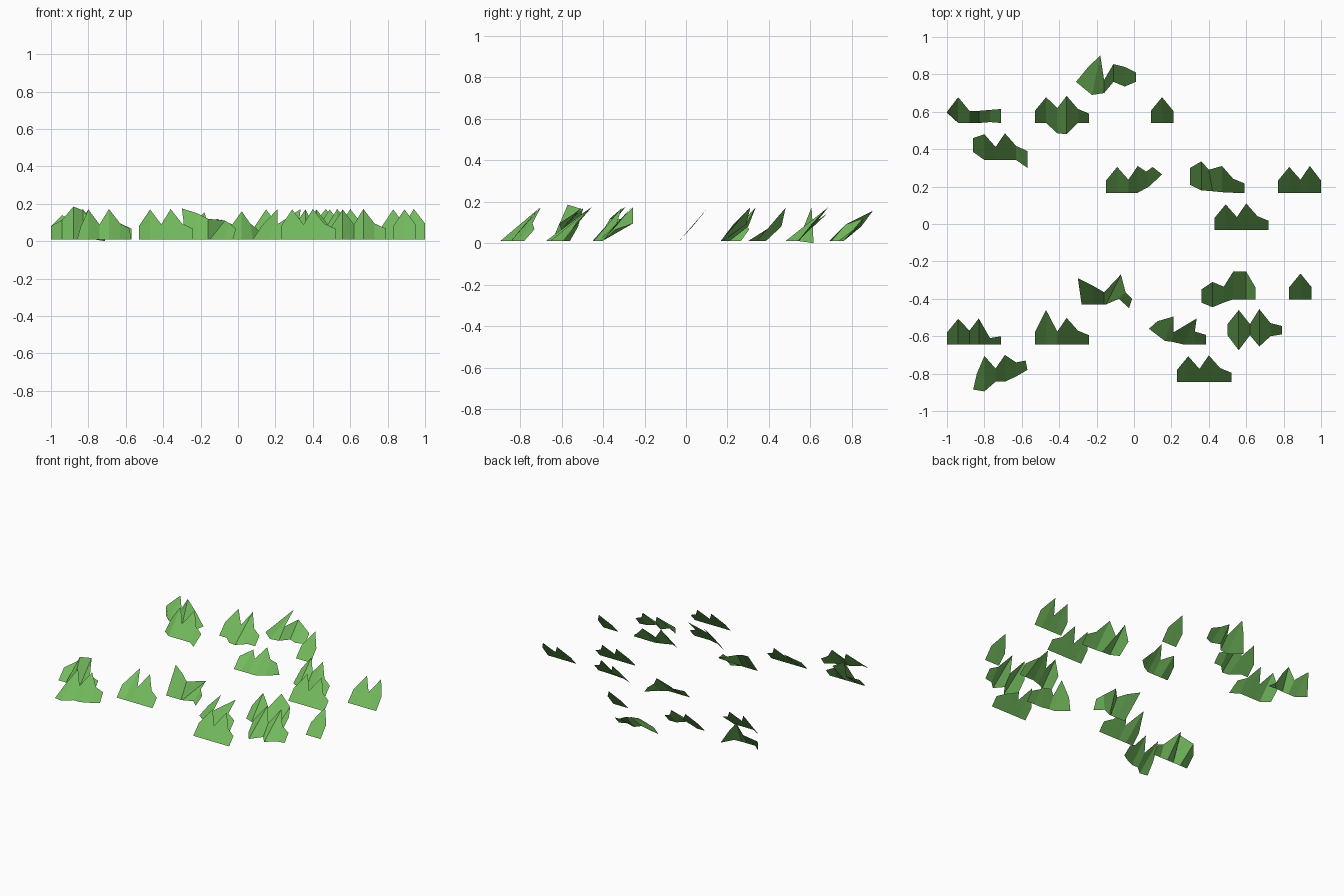
import bpy

# One grass green for everything
green = bpy.data.materials.new("grass green")
green.diffuse_color = (0.17, 0.49, 0.11, 1)

# Default blade profile of a tuft: column offsets, lean of tips in y, tip heights
DX = (0, .06, .12, .17, .23, .29)
LEAN = (.065, .138, .07, .143, .075, .05)
TIP = (.08, .17, .09, .172, .095, .067)
BASE = 0.01


def tuft(x0, y0, bends=None, tips=None, n=6):
    """Leaning jagged sheet. bends: column -> (base y, tip y) or
    (base x, base y, tip x, tip y); tips: column -> tip height."""
    bends, tips = bends or {}, tips or {}
    verts = []
    for i in range(n):
        x = x0 + DX[i]
        b = bends.get(i, (y0, y0 + LEAN[i]))
        xb, yb, xt, yt = b if len(b) == 4 else (x, b[0], x, b[1])
        if n < 6 and i == n - 1:
            yt = y0 + LEAN[0]
        verts += [(xb, yb, BASE), (xt, yt, tips.get(i, TIP[i]))]
    faces = [(2 * i, 2 * i + 2, 2 * i + 3, 2 * i + 1) for i in range(n - 1)]
    me = bpy.data.meshes.new("grass_tuft")
    me.from_pydata(verts, [], faces)
    me.materials.append(green)
    ob = bpy.data.objects.new("grass_tuft", me)
    bpy.context.collection.objects.link(ob)


# Straight tufts, full width and short
tuft(.43, -.033)
tuft(.23, -.845)
tuft(-.53, -.645, {1: (-.645, -.46)})
tuft(.77, .167, n=5)
tuft(.09, .54, n=3)
tuft(.83, -.403, n=3)

# Bent tufts, back rows
tuft(-1.0, .54, {0: (.595, .60), 2: (.54, .605), 3: (.54, .605),
                 4: (.545, .61), 5: (.54, .615)}, {1: .14, 5: 0.0})
tuft(-.86, .342, {0: (.385, .46), 5: (.30, .39)})
tuft(-.53, .54, {2: (.485, .62), 3: (.48, .685)})
tuft(-.28, .75, {0: (-.31, .76, -.24, .845), 1: (-.225, .69, -.18, .90),
                 2: (.70, .77), 3: (.76, .855), 4: (.735, .84),
                 5: (.76, .81)}, {1: .155, 3: .12, 4: .085})
tuft(-.15, .167, {4: (.08, .20, .065, .28), 5: (.15, .265, .10, .305)},
     {1: .115, 3: .16})
tuft(.30, .167, {0: (.21, .30), 1: (.18, .335),
                 2: (.42, .175, .40, .29), 3: (.17, .31)})

# Bent tufts, front rows
tuft(-.28, -.43, {0: (-.28, -.43, -.30, -.29), 1: (-.43, -.33),
                  2: (-.43, -.365), 3: (-.15, -.43, -.07, -.27),
                  4: (-.08, -.40, -.045, -.365),
                  5: (-.027, -.45, -.01, -.40)},
     {0: .175, 1: .15, 2: .12, 3: .11})
tuft(.36, -.40, {0: (-.42, -.35), 1: (-.445, -.31), 2: (-.42, -.335),
                 3: (-.403, -.255), 4: (.60, -.403, .60, -.255),
                 5: (-.403, -.34)})
tuft(-1.0, -.645, {2: (-.645, -.57), 3: (-.645, -.505), 4: (-.645, -.61),
                   5: (-.645, -.60)}, {1: .115, 2: .185, 3: .165})
tuft(.095, -.643, {0: (.08, -.56, .125, -.52), 1: (.165, -.625, .21, -.495),
                   2: (.205, -.63, .21, -.58), 3: (.26, -.643, .335, -.505),
                   4: (-.643, -.575)})
tuft(.50, -.60, {0: (-.595, -.535), 1: (-.675, -.46), 2: (-.595, -.535),
                 3: (-.655, -.455), 4: (-.60, -.53), 5: (-.59, -.545)})
tuft(-.86, -.843, {0: (-.86, -.885, -.84, -.80), 1: (-.895, -.705),
                   4: (-.815, -.74), 5: (-.57, -.78, -.58, -.73)})
